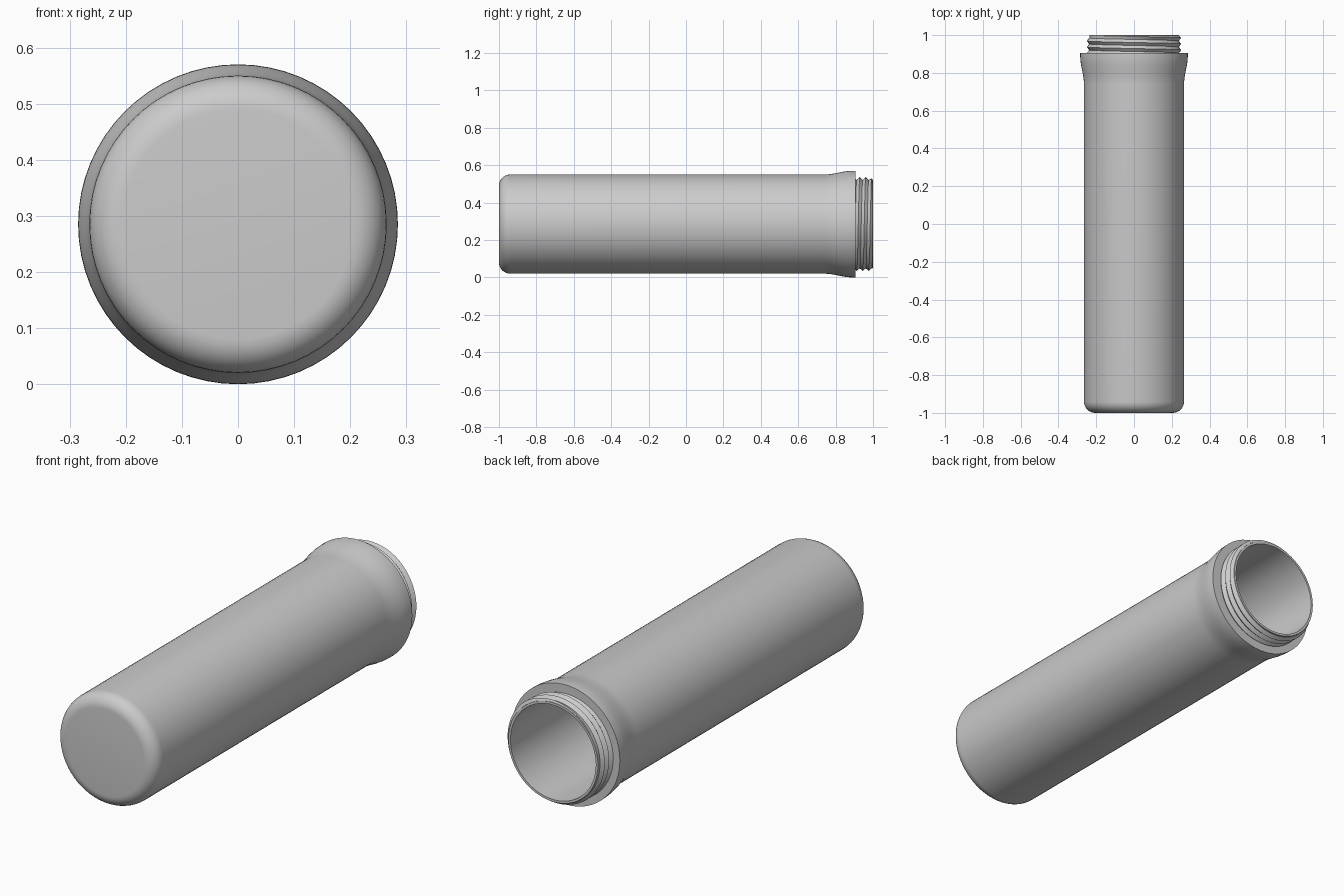
import bpy, bmesh, math

SEG = 64
AXIS_Z = 0.285

cube = bpy.data.objects.get("Cube")
if cube:
    bpy.data.objects.remove(cube, do_unlink=True)

grey = bpy.data.materials.new("plain grey")
grey.use_nodes = True
grey.diffuse_color = (0.6, 0.6, 0.6, 1)
grey.node_tree.nodes["Principled BSDF"].inputs["Base Color"].default_value = (0.6, 0.6, 0.6, 1)


def ring_mesh(name, sections, angle):
    """Join a list of (radius, y) sections, one per angle step, around the y axis."""
    bm = bmesh.new()
    columns = []
    for i, section in enumerate(sections):
        a = math.tau * i / SEG
        columns.append([bm.verts.new((r * math.cos(a), y, AXIS_Z + r * math.sin(a)))
                        for r, y in section])
    for left, right in zip(columns, columns[1:]):
        for j in range(len(left) - 1):
            bm.faces.new((left[j], left[j + 1], right[j + 1], right[j]))
    bmesh.ops.remove_doubles(bm, verts=bm.verts, dist=1e-5)
    bmesh.ops.dissolve_degenerate(bm, edges=bm.edges, dist=1e-5)
    bmesh.ops.recalc_face_normals(bm, faces=bm.faces)
    mesh = bpy.data.meshes.new(name)
    bm.to_mesh(mesh)
    bm.free()
    mesh.materials.append(grey)
    obj = bpy.data.objects.new(name, mesh)
    bpy.context.collection.objects.link(obj)
    bpy.ops.object.select_all(action='DESELECT')
    obj.select_set(True)
    bpy.context.view_layer.objects.active = obj
    bpy.ops.object.shade_smooth_by_angle(angle=math.radians(angle))
    return obj


# Hollow tube: rounded closed end, flared collar, plain neck and bore
BODY, FLARE, NECK, BORE, FILLET = 0.265, 0.285, 0.236, 0.225, 0.06
profile = [(0, -1)]
for i in range(9):
    a = math.pi / 2 * i / 8
    profile.append((BODY - FILLET + FILLET * math.sin(a), -1 + FILLET * (1 - math.cos(a))))
for i in range(9):
    t = i / 8
    profile.append((BODY + (FLARE - BODY) * t * t * (3 - 2 * t), 0.74 + 0.15 * t))
profile += [(FLARE, 0.905), (NECK, 0.905), (NECK, 1), (BORE, 1), (BORE, -0.95), (0, -0.95)]
ring_mesh("tube_body", [profile] * (SEG + 1), 35)

# Screw thread: a helix of triangular ridges around the neck
PITCH, START, END, DEPTH = 0.032, 0.905, 0.998, 0.014


def ridge(y, turn):
    phase = ((y - START) / PITCH - turn) % 1
    fade = min(1, (END - y) / 0.008)
    return NECK + 0.0005 + DEPTH * (1 - abs(2 * phase - 1)) * fade


sections = []
for i in range(SEG + 1):
    turn = i / SEG
    levels = [START + PITCH * (k / 2 + turn) for k in range(-2, 8)]
    levels = [min(max(y, START), END) for y in levels]
    sections.append([(ridge(y, turn), y) for y in levels])
ring_mesh("neck_thread", sections, 35)
